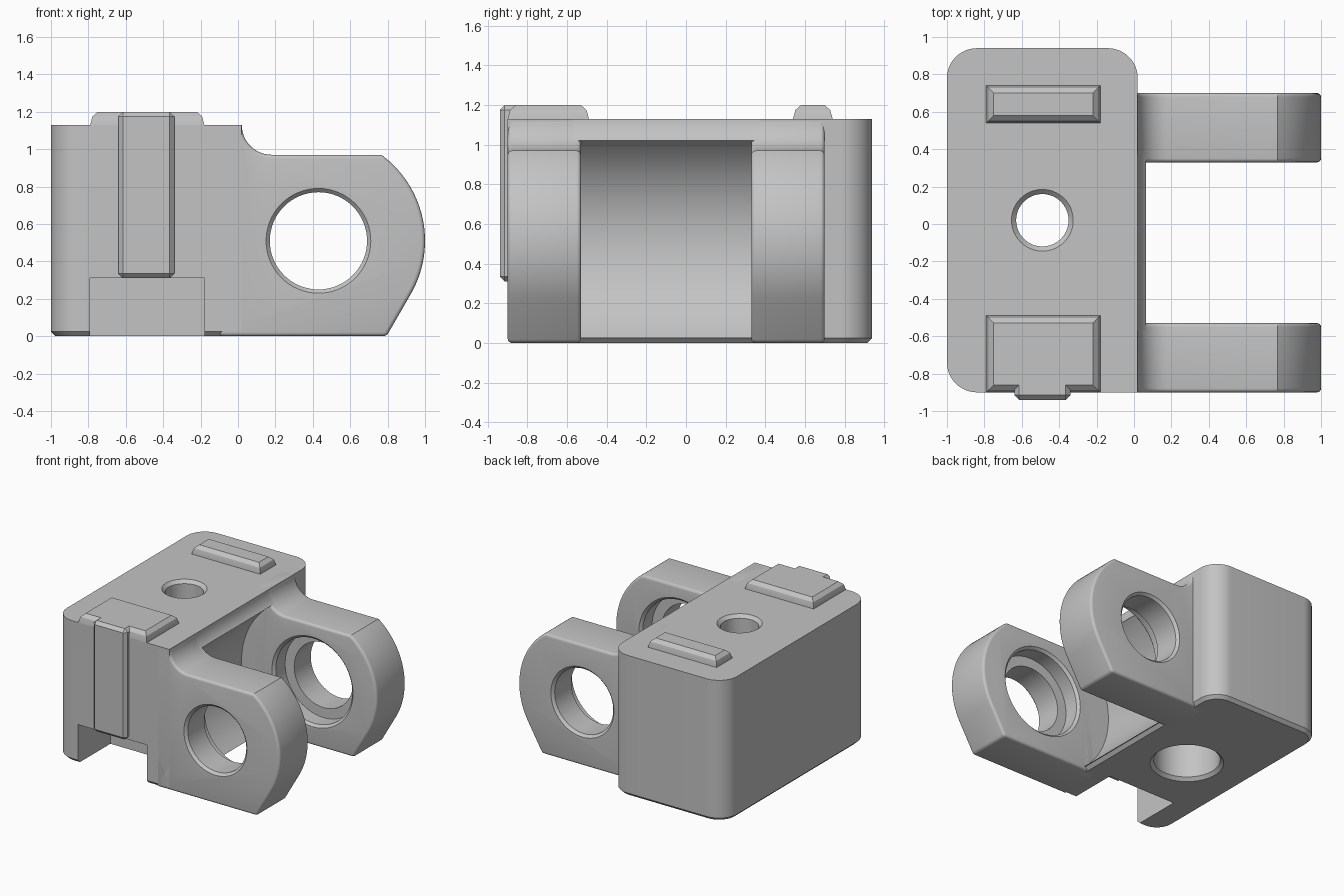
import bpy, bmesh, math
from math import cos, sin, pi, radians

cube = bpy.data.objects.get("Cube")
if cube:
    bpy.data.objects.remove(cube, do_unlink=True)

grey = bpy.data.materials.new("plain_grey")
grey.use_nodes = True
grey.diffuse_color = (0.55, 0.55, 0.55, 1)
grey.node_tree.nodes["Principled BSDF"].inputs["Base Color"].default_value = grey.diffuse_color


def loft(name, rings):
    """Skin a closed solid through rings of equal point count."""
    bm = bmesh.new()
    loops = [[bm.verts.new(p) for p in ring] for ring in rings]
    n = len(loops[0])
    for a, b in zip(loops, loops[1:]):
        for i in range(n):
            j = (i + 1) % n
            bm.faces.new((a[i], a[j], b[j], b[i]))
    bm.faces.new(loops[0][::-1])
    bm.faces.new(loops[-1])
    bmesh.ops.recalc_face_normals(bm, faces=bm.faces[:])
    mesh = bpy.data.meshes.new(name)
    bm.to_mesh(mesh)
    bm.free()
    mesh.materials.append(grey)
    ob = bpy.data.objects.new(name, mesh)
    bpy.context.collection.objects.link(ob)
    return ob


def arc(cx, cy, r, start, end, steps):
    angles = [radians(start + (end - start) * i / steps) for i in range(steps + 1)]
    return [(cx + r * cos(a), cy + r * sin(a)) for a in angles]


def plate(x0, x1, y0, y1, inset, z, radii):
    """Rounded rectangle ring; radii run right-back, left-back, left-front, right-front."""
    x0, x1, y0, y1 = x0 + inset, x1 - inset, y0 + inset, y1 - inset
    ring = []
    corners = [(x1, y1, -1, -1), (x0, y1, 1, -1), (x0, y0, 1, 1), (x1, y0, -1, 1)]
    for k, ((x, y, sx, sy), r) in enumerate(zip(corners, radii)):
        if r:
            r -= inset
            ring += arc(x + sx * r, y + sy * r, r, 90 * k, 90 * k + 90, 12)
        else:
            ring.append((x, y))
    return [(x, y, z) for x, y in ring]


def extrude_y(name, profile, y0, y1):
    return loft(name, [[(x, y, z) for x, z in profile] for y in (y0, y1)])


def lathe_y(name, profile):
    """Turned solid on the pivot axis from (radius, y) pairs."""
    return loft(name, [[(x, y, z) for x, z in arc(PX, PZ, r, 0, 360, 64)[:-1]]
                       for r, y in profile])


def lathe_z(name, cx, cy, profile):
    return loft(name, [[(x, y, z) for x, y in arc(cx, cy, r, 0, 360, 64)[:-1]]
                       for r, z in profile])


def box(name, x0, x1, y0, y1, z0, z1):
    return loft(name, [plate(x0, x1, y0, y1, 0, z, (0, 0, 0, 0)) for z in (z0, z1)])


def apply(ob, mod):
    bpy.context.view_layer.objects.active = ob
    bpy.ops.object.modifier_apply(modifier=mod.name)


def cut(ob, cutter):
    mod = ob.modifiers.new("cut", 'BOOLEAN')
    mod.operation, mod.solver, mod.object = 'DIFFERENCE', 'EXACT', cutter
    apply(ob, mod)
    bpy.data.objects.remove(cutter, do_unlink=True)


def bevel(ob, width, segments):
    mod = ob.modifiers.new("bevel", 'BEVEL')
    mod.width, mod.segments = width, segments
    mod.limit_method, mod.angle_limit = 'ANGLE', radians(50)
    apply(ob, mod)


def smooth(ob):
    bpy.ops.object.select_all(action='DESELECT')
    ob.select_set(True)
    bpy.context.view_layer.objects.active = ob
    bpy.ops.object.shade_smooth_by_angle(angle=radians(28))


PX, PZ = 0.43, 0.51           # pivot axis
TOP, ARM_TOP = 1.13, 0.97
FRONT, GAP0, GAP1 = -0.90, -0.53, 0.33
parts = []

# Main block with rounded corners and chamfered bottom
radii = (0.16, 0.16, 0.16, 0)
block = loft("main_block", [plate(-1, 0.02, FRONT, 0.94, i, z, radii)
                            for i, z in ((0.025, 0), (0, 0.025), (0, TOP))])
cut(block, lathe_y("gap_cutter", [(0.63, GAP0), (0.63, GAP1)]))
cut(block, lathe_z("bolt_cutter", -0.49, 0.02,
                   [(0.29, -0.02), (0.245, 0.025), (0.245, 0.8), (0.14, 0.801),
                    (0.14, TOP - 0.025), (0.185, TOP + 0.02)]))
cut(block, box("notch_cutter", -0.79, -0.18, -1.1, -0.49, -0.2, 0.31))
parts.append(block)

# Web carrying the concave fillet between the arms
fillet = arc(0.18, TOP, 0.16, 270, 180, 12)
web = extrude_y("fillet_web", [(-0.1, 0.025), (0.18, 0.025)] + fillet + [(-0.1, TOP)],
                GAP0 - 0.04, GAP1 + 0.04)
cut(web, lathe_y("web_cutter", [(0.63, GAP0 - 0.1), (0.63, GAP1 + 0.1)]))
parts.append(web)

# Hinge arms with stepped pivot holes, mirrored about the middle of the gap
arm_profile = ([(-0.1, 0), (0.794, 0)] + arc(PX, PZ, 0.57, -30, 53.8, 28)
               + fillet + [(-0.1, TOP)])
hole = [(0.30, FRONT - 0.02), (0.26, FRONT + 0.02), (0.26, -0.67), (0.34, -0.669),
        (0.34, GAP0 - 0.02), (0.38, GAP0 + 0.02)]
middle = GAP0 + GAP1
for name, flip in (("front_arm", False), ("back_arm", True)):
    place = (lambda y: middle - y) if flip else (lambda y: y)
    arm = extrude_y(name, arm_profile, place(FRONT), place(GAP0))
    bevel(arm, 0.035, 4)
    cut(arm, lathe_y("hole_cutter", [(r, place(y)) for r, y in hole]))
    parts.append(arm)

# Raised locating lugs on top
for name, y0, y1 in (("front_lug", FRONT, -0.49), ("back_lug", 0.54, 0.74)):
    parts.append(loft(name, [plate(-0.79, -0.18, y0, y1, i, z, (0, 0, 0, 0))
                             for i, z in ((0, TOP - 0.05), (0, TOP), (0.012, 1.175), (0.04, 1.20))]))

# Vertical guide rib on the front
rib = box("front_rib", -0.64, -0.34, -0.94, -0.83, 0.31, 1.20)
bevel(rib, 0.025, 1)
parts.append(rib)

for part in parts:
    smooth(part)
